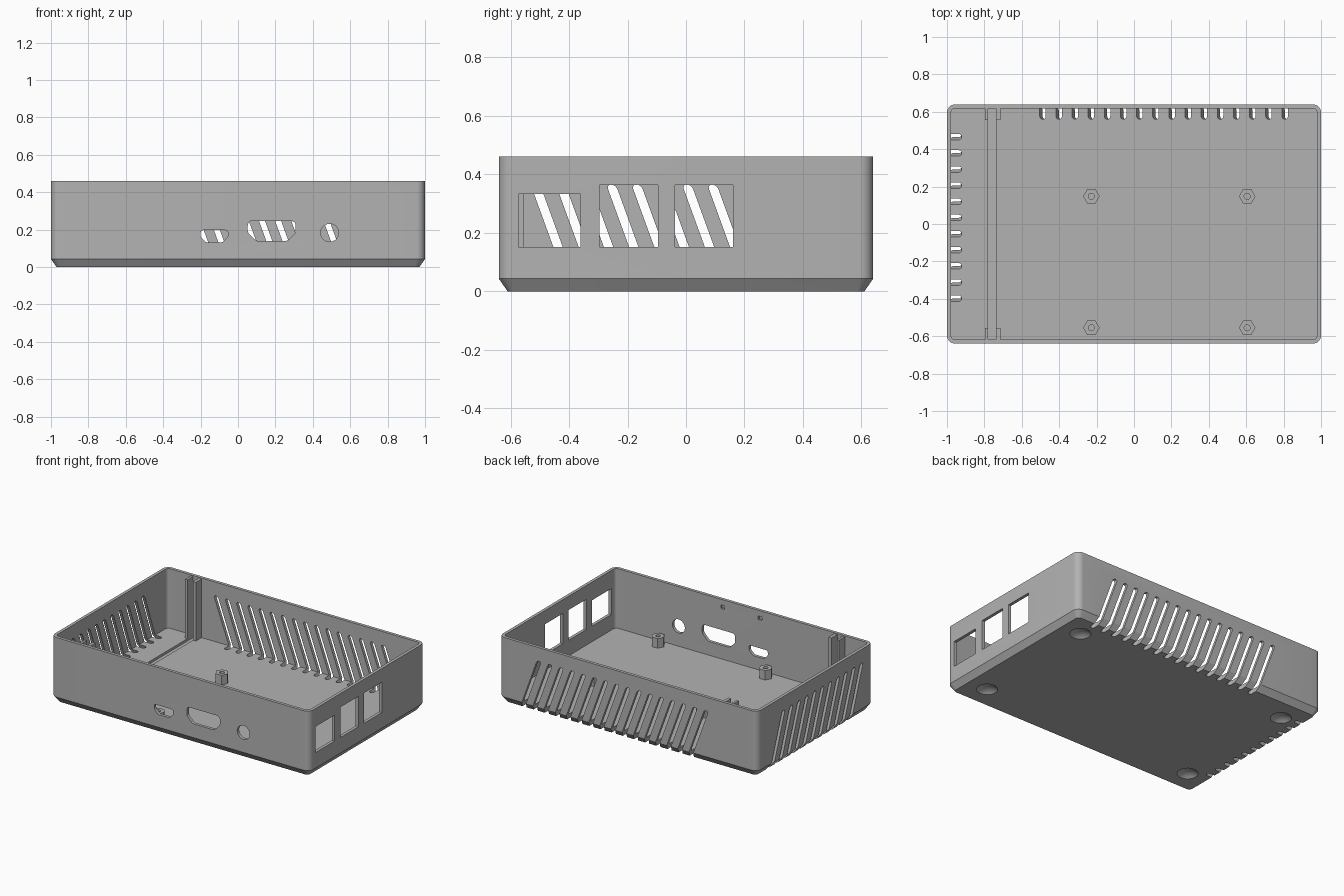
import bpy, bmesh, math
from mathutils import Matrix, Vector

if "Cube" in bpy.data.objects:
    bpy.data.objects.remove(bpy.data.objects["Cube"])

HX, HY, TOP = 1.0, 0.64, 0.46      # half length, half width, height
WALL, FLOOR = 0.0215, 0.043
CORNER = 0.045

grey = bpy.data.materials.new("plain grey plastic")
grey.use_nodes = True
grey.diffuse_color = (0.45, 0.45, 0.45, 1)
grey.node_tree.nodes["Principled BSDF"].inputs["Base Color"].default_value = (0.45, 0.45, 0.45, 1)


def make_object(name, bm):
    bmesh.ops.recalc_face_normals(bm, faces=bm.faces[:])
    mesh = bpy.data.meshes.new(name)
    bm.to_mesh(mesh)
    bm.free()
    mesh.materials.append(grey)
    obj = bpy.data.objects.new(name, mesh)
    bpy.context.collection.objects.link(obj)
    return obj


def loft(bm, rings):
    """Skin matching rings of points and cap both ends."""
    loops = [[bm.verts.new(p) for p in ring] for ring in rings]
    n = len(loops[0])
    for a, b in zip(loops, loops[1:]):
        for i in range(n):
            j = (i + 1) % n
            bm.faces.new((a[i], a[j], b[j], b[i]))
    bm.faces.new(loops[0][::-1])
    bm.faces.new(loops[-1])


def box(bm, x0, x1, y0, y1, z0, z1):
    loft(bm, [[(x0, y0, z), (x1, y0, z), (x1, y1, z), (x0, y1, z)] for z in (z0, z1)])


def rounded_rect(inset, radius, z, steps=8):
    ring = []
    for k, (sx, sy) in enumerate([(1, 1), (-1, 1), (-1, -1), (1, -1)]):
        cx, cy = sx * (HX - inset - radius), sy * (HY - inset - radius)
        for i in range(steps + 1):
            a = math.pi / 2 * (k + i / steps)
            ring.append((cx + radius * math.cos(a), cy + radius * math.sin(a), z))
    return ring


def rounded_profile(corners, steps=4):
    """Round each (x, z, radius) corner with a short quadratic curve."""
    pts = [Vector(c[:2]) for c in corners]
    out = []
    for i, p in enumerate(pts):
        r = corners[i][2]
        a = p + (pts[i - 1] - p).normalized() * r
        b = p + (pts[(i + 1) % len(pts)] - p).normalized() * r
        for s in range(steps + 1):
            t = s / steps
            out.append(a * (1 - t) ** 2 + p * 2 * t * (1 - t) + b * t * t)
    return out


def front_port(bm, profile):
    loft(bm, [[(p[0], y, p[1]) for p in profile] for y in (-HY - 0.05, -HY + 0.05)])


def socket_profile(x0, x1, z0, z1, cut, r):
    """Opening with slanted lower corners."""
    return rounded_profile([(x0, z1, r), (x0, z0 + cut, r / 2), (x0 + cut, z0, r / 2),
                            (x1 - cut, z0, r / 2), (x1, z0 + cut, r / 2), (x1, z1, r)])


def vent(bm, u, inner, outer, place, r=0.016, peak=0.365, steps=10):
    """Leaning slot that runs down the wall and under into the floor."""
    lean = math.tan(math.radians(20))
    rings = []
    for i in range(steps + 1):
        a = math.pi * i / steps
        t, drop = -r * math.cos(a), r * (1 - math.sin(a))
        quad = [(inner + drop, -0.02), (inner + drop, peak - drop),
                (outer, peak - drop), (outer, -0.02)]
        rings.append([place(u + t - lean * (z - FLOOR), d, z) for d, z in quad])
    loft(bm, rings)


# Tray with chamfered base, walls and floor
bm = bmesh.new()
loft(bm, [rounded_rect(0.03, 0.025, 0), rounded_rect(0, CORNER, FLOOR),
          rounded_rect(0, CORNER, TOP), rounded_rect(WALL, CORNER - WALL, TOP),
          rounded_rect(WALL, CORNER - WALL, FLOOR)])
tray = make_object("case_tray", bm)

# Everything that is cut away
bm = bmesh.new()
for i in range(16):
    vent(bm, -0.488 + i * 0.0863, 0.56, HY + 0.05, lambda u, d, z: (u, d, z))
for i in range(11):
    vent(bm, 0.465 - i * 0.0863, 0.921, HX + 0.05, lambda u, d, z: (-d, u, z))

for y0, y1, z1 in [(-0.572, -0.361, 0.333), (-0.295, -0.096, 0.364), (-0.038, 0.161, 0.364)]:
    box(bm, HX - 0.05, HX + 0.05, y0, y1, 0.152, z1)

front_port(bm, socket_profile(-0.2, -0.054, 0.132, 0.197, 0.03, 0.015))
front_port(bm, socket_profile(0.052, 0.308, 0.139, 0.246, 0.045, 0.025))
front_port(bm, [(0.49 + 0.048 * math.cos(math.tau * i / 32),
                 0.183 + 0.048 * math.sin(math.tau * i / 32)) for i in range(32)])

# Lid catches inside the front wall and the card groove in the floor
for x in (-0.14, 0.15):
    box(bm, x - 0.014, x + 0.014, -HY + 0.009, -HY + 0.04, 0.395, 0.42)
box(bm, -0.78, -0.738, -HY + WALL + 0.001, HY - WALL - 0.001, 0.026, 0.1)

# Domed foot recesses under the base
for x in (-0.824, 0.824):
    for y in (-0.457, 0.457):
        bmesh.ops.create_uvsphere(bm, u_segments=40, v_segments=40, radius=0.102,
                                  matrix=Matrix.Translation((x, y, -0.077)))
cutter = make_object("opening_cutter", bm)
cutter.hide_render = True

mod = tray.modifiers.new("openings", 'BOOLEAN')
mod.operation, mod.solver, mod.object = 'DIFFERENCE', 'EXACT', cutter
bpy.context.view_layer.objects.active = tray
bpy.ops.object.modifier_apply(modifier=mod.name)
bpy.data.objects.remove(cutter)

bpy.ops.object.select_all(action='DESELECT')
tray.select_set(True)
bpy.ops.object.shade_smooth_by_angle(angle=math.radians(25))


def circle(cx, cy, z, r, n):
    return [(cx + r * math.cos(math.tau * i / n), cy + r * math.sin(math.tau * i / n), z)
            for i in range(n)]


# Hexagonal standoffs with blind screw holes
for name_x, x in (("right", -0.228), ("left", 0.605)):
    for name_y, y in (("front", -0.555), ("back", 0.148)):
        bm = bmesh.new()
        n = 24
        hexagon = [Vector(p) for p in circle(0, 0, 0, 0.044, 6)]
        outline = [hexagon[i // 4].lerp(hexagon[(i // 4 + 1) % 6], i % 4 / 4) for i in range(n)]
        rings = [[(x + p.x, y + p.y, z) for p in outline] for z in (FLOOR - 0.005, 0.11)]
        loft(bm, rings + [circle(x, y, z, 0.016, n) for z in (0.11, 0.05)])
        make_object(f"standoff_{name_y}_{name_x}", bm)

# Card guide ribs on the front and back walls
for side, s in (("front", -1), ("back", 1)):
    for part, x0, x1 in (("outer", -0.797, -0.78), ("inner", -0.738, -0.715)):
        bm = bmesh.new()
        y0, y1 = sorted((s * 0.555, s * (HY - WALL + 0.005)))
        box(bm, x0, x1, y0, y1, FLOOR - 0.005, TOP - 0.006)
        make_object(f"card_guide_{side}_{part}", bm)
